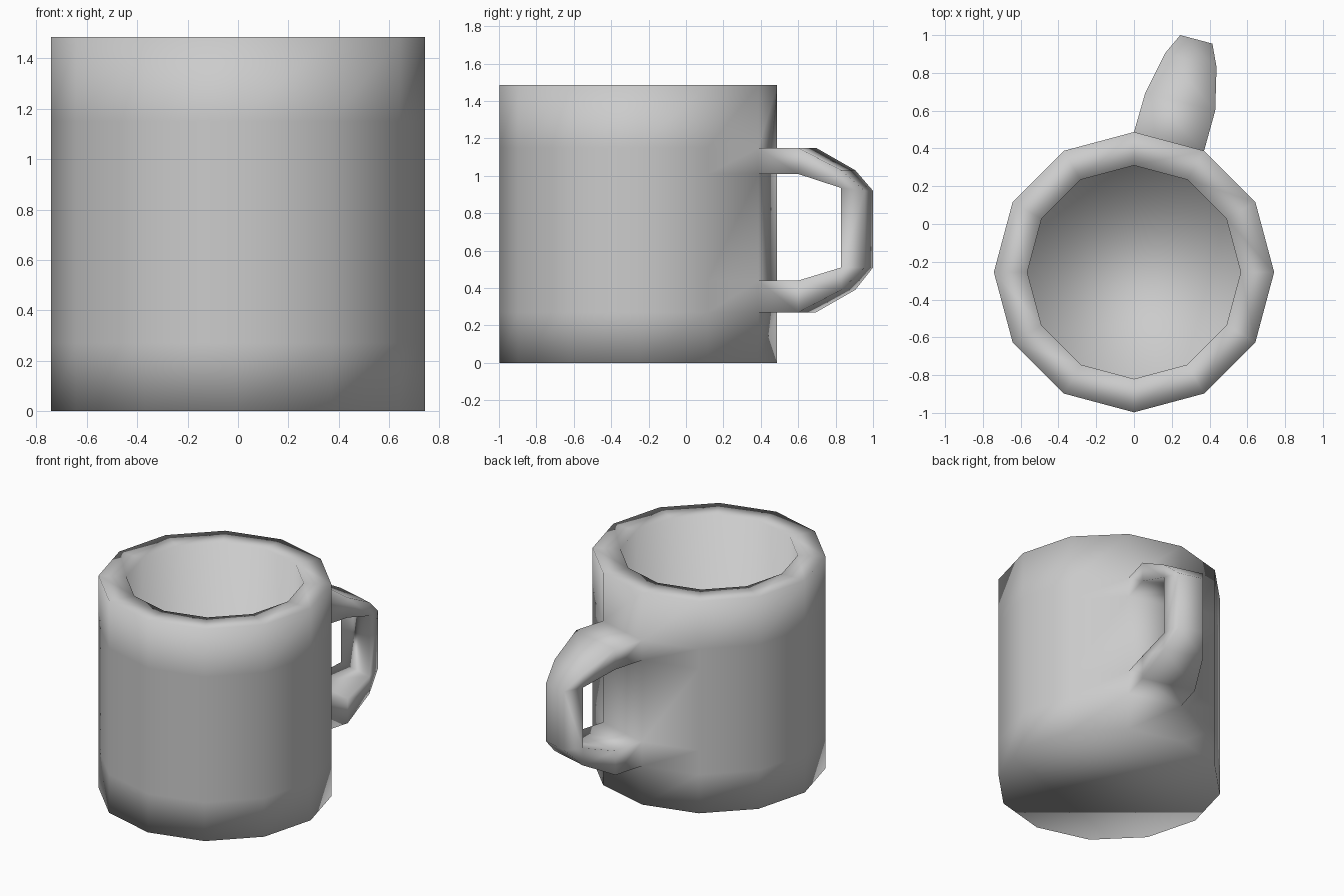
import bpy, bmesh
from math import cos, sin, pi

if "Cube" in bpy.data.objects:
    bpy.data.objects.remove(bpy.data.objects["Cube"])

SIDES = 12
CY = -0.255
bm = bmesh.new()


def ring(r, z):
    return [bm.verts.new((r * cos(2 * pi * i / SIDES), CY + r * sin(2 * pi * i / SIDES), z))
            for i in range(SIDES)]


# Cup wall profile: outside from base to rim, then down the inside to the floor
profile = [(0.742, 0), (0.742, 0.27), (0.742, 0.44), (0.742, 1.01),
           (0.742, 1.15), (0.742, 1.485), (0.565, 1.485), (0.565, 0.17)]
rings = [ring(r, z) for r, z in profile]
GRIP = 2                      # wall column where the handle grows out
for k in range(len(rings) - 1):
    for i in range(SIDES):
        if i == GRIP and k in (1, 3):
            continue          # openings joined to the handle
        j = (i + 1) % SIDES
        bm.faces.new((rings[k][i], rings[k][j], rings[k + 1][j], rings[k + 1][i]))
bm.faces.new(rings[0][::-1])  # base
bm.faces.new(rings[-1])       # inner floor

# Handle plan stations: right and left edge positions, tapering outward
near = ((0.43, 0.60), (0.06, 0.695))
bend = ((0.437, 0.83), (0.165, 0.905))
tip = ((0.415, 0.955), (0.245, 1.0))


def pair(station, z):
    return [bm.verts.new((x, y, z)) for x, y in station]


def wall(k):
    return [rings[k][GRIP], rings[k][GRIP + 1]]


outer = [wall(4), pair(near, 1.15), pair(bend, 1.03), pair(tip, 0.92),
         pair(tip, 0.51), pair(bend, 0.39), pair(near, 0.27), wall(1)]
inner = [wall(3), pair(near, 1.01), pair(bend, 0.935),
         pair(bend, 0.51), pair(near, 0.44), wall(2)]

# Outer and inner handle strips
for strip in (outer, inner):
    for a, b in zip(strip, strip[1:]):
        bm.faces.new((a[0], a[1], b[1], b[0]))

# Handle cheeks: quads along the arms, triangles at the two corners
inner_index = [0, 1, 2, 2, 3, 3, 4, 5]
for s in (0, 1):
    for k in range(7):
        a, b = inner_index[k], inner_index[k + 1]
        face = [outer[k][s], outer[k + 1][s], inner[b][s]]
        if a != b:
            face.append(inner[a][s])
        bm.faces.new(face)

bmesh.ops.recalc_face_normals(bm, faces=bm.faces)
for f in bm.faces:
    f.smooth = True

mesh = bpy.data.meshes.new("mug")
bm.to_mesh(mesh)
bm.free()
mug = bpy.data.objects.new("mug", mesh)
bpy.context.collection.objects.link(mug)
